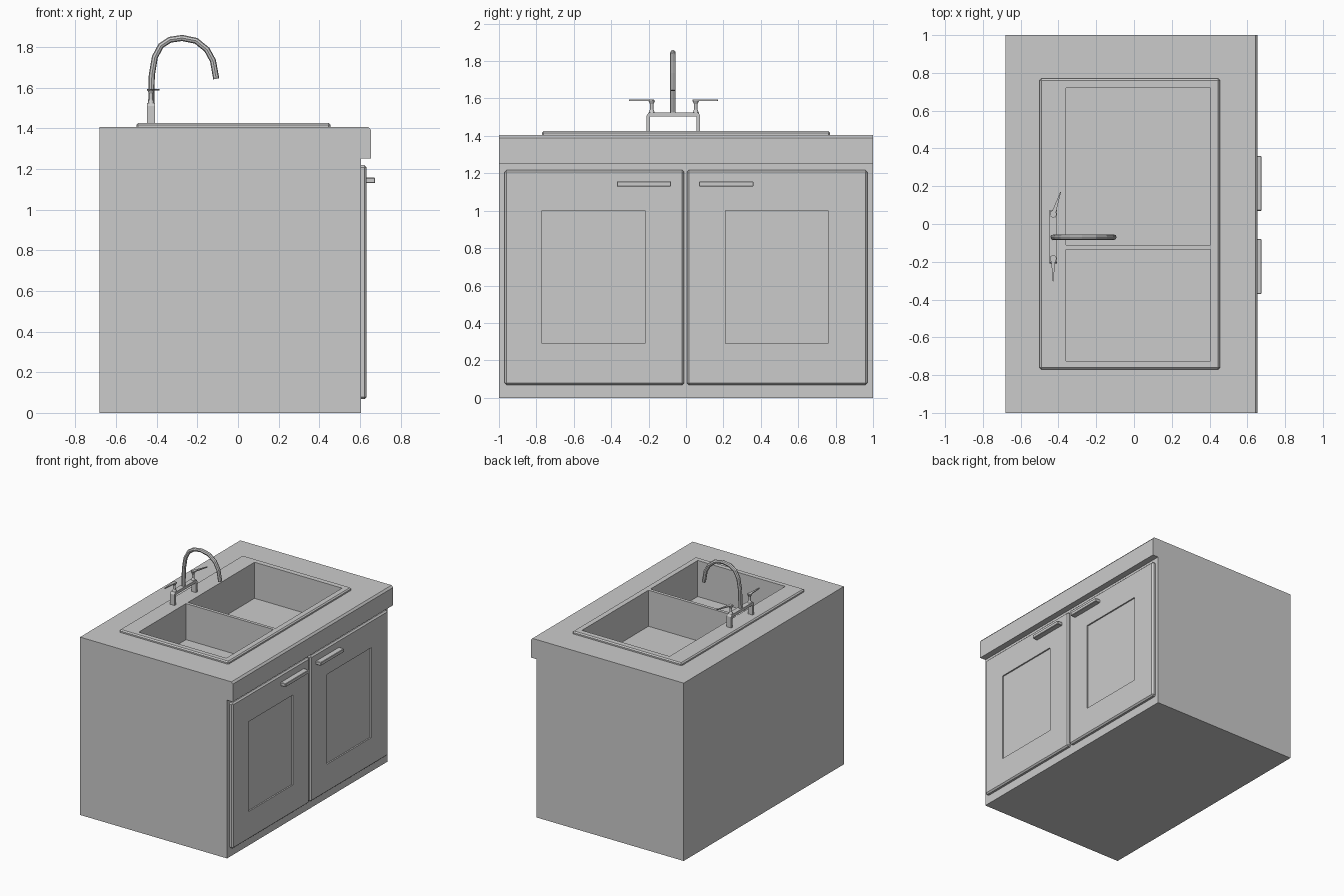
import bpy, bmesh
from mathutils import Vector

if "Cube" in bpy.data.objects:
    bpy.data.objects.remove(bpy.data.objects["Cube"])


def finish(name, bm, bevel=0.0):
    if bevel:
        bmesh.ops.bevel(bm, geom=bm.edges[:], offset=bevel, segments=1,
                        affect='EDGES', clamp_overlap=True)
    bmesh.ops.recalc_face_normals(bm, faces=bm.faces[:])
    me = bpy.data.meshes.new(name)
    bm.to_mesh(me)
    bm.free()
    ob = bpy.data.objects.new(name, me)
    bpy.context.collection.objects.link(ob)
    return ob


def box(name, x, y, z, bevel=0.0):
    bm = bmesh.new()
    bmesh.ops.create_cube(bm, size=1)
    for v in bm.verts:
        v.co = Vector([(a + b) / 2 + c * (b - a) for c, (a, b) in zip(v.co, (x, y, z))])
    return finish(name, bm, bevel)


def prism(name, pts, axis, lo, hi):
    """Extrude a 2D outline along the given axis (0, 1 or 2)."""
    bm = bmesh.new()
    verts = []
    for p in pts:
        co = list(p)
        co.insert(axis, lo)
        verts.append(bm.verts.new(co))
    face = bm.faces.new(verts)
    ext = bmesh.ops.extrude_face_region(bm, geom=[face])['geom']
    step = Vector((0, 0, 0))
    step[axis] = hi - lo
    bmesh.ops.translate(bm, vec=step, verts=[g for g in ext if isinstance(g, bmesh.types.BMVert)])
    return finish(name, bm)


def cut(ob, cutter):
    mod = ob.modifiers.new("cut", 'BOOLEAN')
    mod.operation = 'DIFFERENCE'
    mod.solver = 'EXACT'
    mod.object = cutter
    bpy.context.view_layer.objects.active = ob
    bpy.ops.object.modifier_apply(modifier=mod.name)


def cone(name, loc, r1, r2, z0, z1, sides=12):
    bm = bmesh.new()
    bmesh.ops.create_cone(bm, cap_ends=True, segments=sides, radius1=r1, radius2=r2, depth=z1 - z0)
    bmesh.ops.translate(bm, vec=(loc[0], loc[1], (z0 + z1) / 2), verts=bm.verts[:])
    return finish(name, bm)


# Cabinet with overhanging worktop lip
cabinet = prism("cabinet", [(-.68, 0), (.605, 0), (.605, 1.25), (.655, 1.25),
                            (.655, 1.39), (.642, 1.405), (-.68, 1.405)], 1, -1, 1)

# Sink rim and the two basins
rim = box("sink_rim", (-.5, .455), (-.77, .77), (1.395, 1.425), .009)
for y in ((-.725, -.135), (-.11, .72)):
    cutter = box("basin_cutter", (-.36, .405), y, (1.14, 1.6))
    for ob in (cabinet, rim):
        cut(ob, cutter)
    bpy.data.objects.remove(cutter)

# Doors with recessed panels and bar handles
for side, y, panel, grip in (("left", (-.97, -.01), (-.77, -.22), (-.37, -.08)),
                             ("right", (.005, .97), (.21, .76), (.07, .36))):
    door = box(side + "_door", (.59, .633), y, (.068, 1.218), .011)
    cutter = box("panel_cutter", (.622, .7), panel, (.29, 1.0))
    cut(door, cutter)
    bpy.data.objects.remove(cutter)
    box(side + "_door_handle", (.625, .675), grip, (1.13, 1.157), .003)

# Tap bridge: an upturned U standing behind the basins
prism("tap_bridge", [(-.21, 1.4), (-.21, 1.51), (-.2, 1.525), (.065, 1.525), (.075, 1.51),
                     (.075, 1.4), (.057, 1.4), (.057, 1.503), (-.192, 1.503), (-.192, 1.4)],
      0, -.447, -.408)

# Valve stems and tapered levers
for side, y, tip in (("left", -.183, (-.428, -.305)), ("right", .052, (-.388, .17))):
    base = Vector((-.428, y))
    cone(side + "_valve_base", base, .018, .009, 1.52, 1.542)
    cone(side + "_valve_stem", base, .009, .009, 1.535, 1.575)
    cone(side + "_valve_cap", base, .009, .018, 1.57, 1.588)
    d = (Vector(tip) - base).normalized()
    n = Vector((-d.y, d.x))
    prism(side + "_lever", [base - d * .012 + n * .016, base - d * .012 - n * .016,
                            base + d * .03 - n * .009, Vector(tip) - n * .002,
                            Vector(tip) + n * .002, base + d * .03 + n * .009], 2, 1.586, 1.594)

# Gooseneck spout
path = [(-.427, 1.515), (-.424, 1.66), (-.409, 1.75), (-.379, 1.806), (-.335, 1.835),
        (-.275, 1.844), (-.206, 1.83), (-.153, 1.787), (-.123, 1.732), (-.107, 1.643)]
curve = bpy.data.curves.new("spout", 'CURVE')
curve.dimensions = '3D'
curve.bevel_depth = .015
curve.bevel_resolution = 2
curve.use_fill_caps = True
spline = curve.splines.new('POLY')
spline.points.add(len(path) - 1)
for p, (x, z) in zip(spline.points, path):
    p.co = (x, -.07, z, 1)
spline.use_smooth = False
spout = bpy.data.objects.new("spout", curve)
bpy.context.collection.objects.link(spout)
